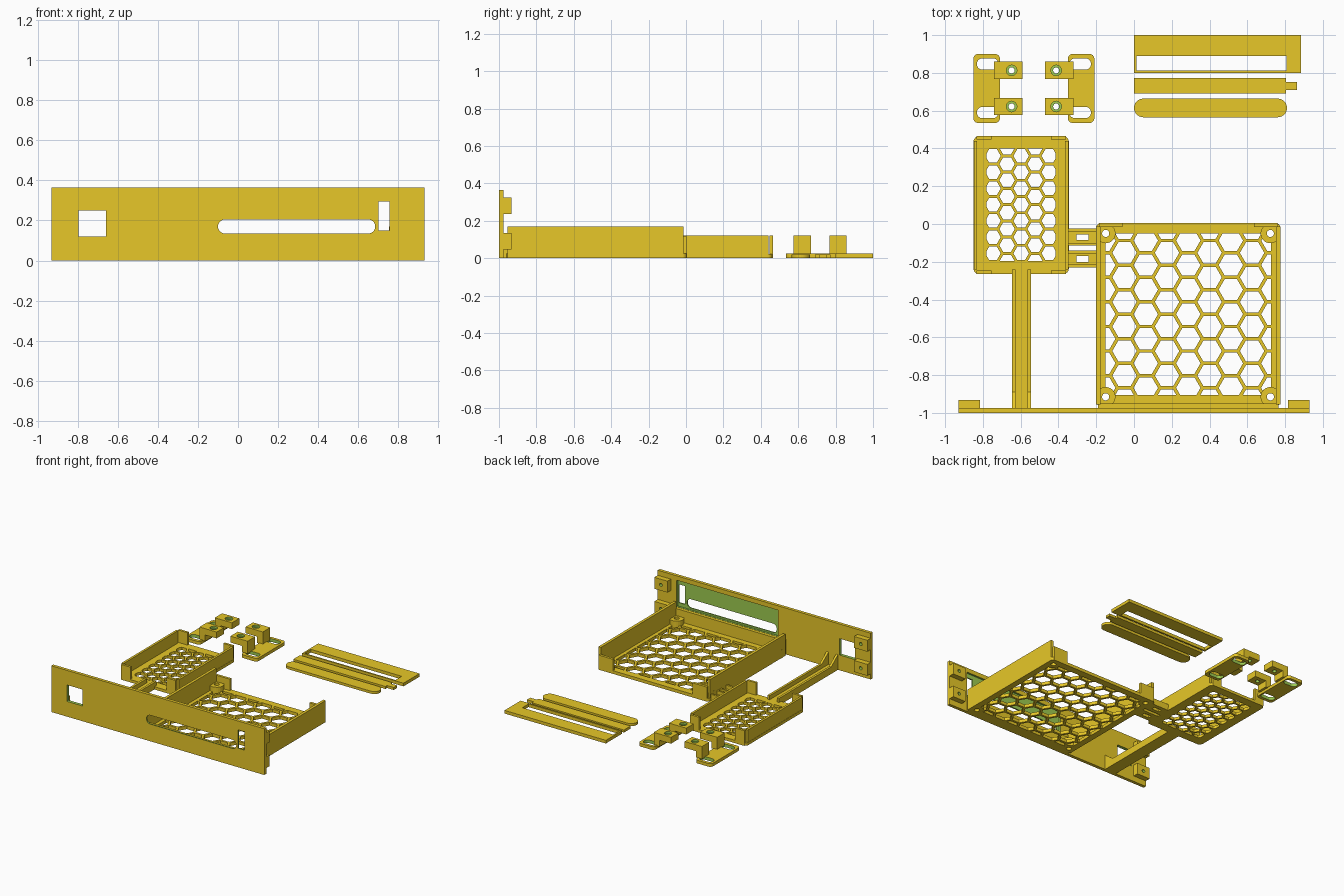
import bpy, bmesh, math

if "Cube" in bpy.data.objects:
    bpy.data.objects.remove(bpy.data.objects["Cube"])


def material(name, rgb):
    m = bpy.data.materials.new(name)
    m.diffuse_color = (*rgb, 1)
    m.use_nodes = True
    m.node_tree.nodes["Principled BSDF"].inputs["Base Color"].default_value = m.diffuse_color
    return m


MATS = [material("yellow", (0.947, 0.679, 0.025)), material("cut green", (0.337, 0.597, 0.082))]


def prism(name, polys, d0, d1, axis="z", mat=0):
    """Extrude 2D outlines between d0 and d1 along z, y or x."""
    put = {"z": lambda a, b, d: (a, b, d), "y": lambda a, b, d: (a, d, b),
           "x": lambda a, b, d: (d, a, b)}[axis]
    bm = bmesh.new()
    for poly in polys:
        low = [bm.verts.new(put(a, b, d0)) for a, b in poly]
        high = [bm.verts.new(put(a, b, d1)) for a, b in poly]
        n = len(poly)
        bm.faces.new(low[::-1])
        bm.faces.new(high)
        for i in range(n):
            j = (i + 1) % n
            bm.faces.new((low[i], low[j], high[j], high[i]))
    bmesh.ops.recalc_face_normals(bm, faces=bm.faces)
    for f in bm.faces:
        f.material_index = mat
    me = bpy.data.meshes.new(name)
    bm.to_mesh(me)
    bm.free()
    for m in MATS:
        me.materials.append(m)
    ob = bpy.data.objects.new(name, me)
    bpy.context.collection.objects.link(ob)
    return ob


def rect(x0, x1, y0, y1):
    return [(x0, y0), (x1, y0), (x1, y1), (x0, y1)]


def rrect(x0, x1, y0, y1, r, n=6):
    pts = []
    for k, (cx, cy) in enumerate([(x1 - r, y1 - r), (x0 + r, y1 - r), (x0 + r, y0 + r), (x1 - r, y0 + r)]):
        for i in range(n + 1):
            a = math.pi / 2 * (k + i / n)
            pts.append((cx + r * math.cos(a), cy + r * math.sin(a)))
    return pts


def circle(cx, cy, r, n=24):
    return [(cx + r * math.cos(2 * math.pi * i / n), cy + r * math.sin(2 * math.pi * i / n)) for i in range(n)]


def box(name, x0, x1, y0, y1, z0, z1):
    return prism(name, [rect(x0, x1, y0, y1)], z0, z1)


def cut(ob, polys, d0, d1, axis="z", mat=1):
    """Subtract extruded outlines, leaving the cut walls in the given colour."""
    tool = prism("cutter", polys, d0, d1, axis, mat)
    tool.hide_render = True
    mod = ob.modifiers.new("cut", "BOOLEAN")
    mod.operation, mod.solver, mod.object = "DIFFERENCE", "EXACT", tool
    dg = bpy.context.evaluated_depsgraph_get()
    dg.update()
    me = bpy.data.meshes.new_from_object(ob.evaluated_get(dg))
    ob.modifiers.clear()
    ob.data = me
    bpy.data.objects.remove(tool)


def clip(poly, x0, x1, y0, y1):
    """Clip a convex outline to a rectangle."""
    for ax, lim, s in ((0, x0, 1), (0, x1, -1), (1, y0, 1), (1, y1, -1)):
        out = []
        for i, p in enumerate(poly):
            q = poly[i - 1]
            dp, dq = s * (p[ax] - lim), s * (q[ax] - lim)
            if (dp > 0) != (dq > 0):
                t = dq / (dq - dp)
                out.append((q[0] + t * (p[0] - q[0]), q[1] + t * (p[1] - q[1])))
            if dp > 0:
                out.append(p)
        poly = out
    return poly


def honeycomb(x0, x1, y0, y1, pitch, wall):
    step, polys = pitch * math.sqrt(3) / 2, []
    cx, cy = (x0 + x1) / 2, (y0 + y1) / 2
    for i in range(-6, 7):
        for j in range(-7, 8):
            h = circle(cx + i * step, cy + (j + (i % 2) / 2) * pitch, (pitch - wall) / math.sqrt(3), 6)
            p = clip(h, x0, x1, y0, y1)
            if len(p) > 2:
                area = abs(sum(p[k - 1][0] * p[k][1] - p[k][0] * p[k - 1][1] for k in range(len(p)))) / 2
                if area > 0.0003:
                    polys.append(p)
    return polys


# Front panel with a rear recess and three openings
panel = prism("front_panel", [rect(-0.93, 0.93, 0, 0.365)], -1, -0.975, "y")
cut(panel, [rect(-0.12, 0.765, 0.122, 0.33)], -0.99, -0.9, "y")
cut(panel, [rrect(-0.1, 0.685, 0.135, 0.205, 0.0345), rect(0.70, 0.755, 0.15, 0.295),
            rect(-0.795, -0.66, 0.12, 0.25)], -1.1, -0.9, "y")

# Mounting blocks behind the panel ends
for s in (-1, 1):
    for z in (0.09, 0.28):
        x0, x1 = sorted((s * 0.815, s * 0.93))
        block = prism("panel_block", [rect(x0, x1, z - 0.045, z + 0.045)], -0.976, -0.933, "y")
        cut(block, [circle(s * 0.873, z, 0.013, 12)], -0.965, -0.9, "y")

# Large tray
floor = prism("large_tray_floor", [rrect(-0.2, 0.775, -0.965, 0.005, 0.025)], 0, 0.025)
cut(floor, honeycomb(-0.15, 0.725, -0.905, -0.05, 0.13, 0.018), -0.1, 0.1, mat=0)
corners = [(x, y) for x in (-0.15, 0.722) for y in (-0.915, -0.05)]
cut(floor, [circle(x, y, 0.045) for x, y in corners], -0.1, 0.1, mat=0)
for x, y in corners:
    post = prism("large_tray_post", [circle(x, y, 0.052)], 0, 0.065)
    cut(post, [circle(x, y, 0.019)], -0.1, 0.2, mat=0)
for x in (-0.2, 0.753):
    box("large_tray_wall", x, x + 0.022, -0.955, -0.013, 0, 0.17)
for x0, x1 in ((-0.185, -0.06), (0.635, 0.76)):
    box("large_tray_clip", x0, x1, -0.015, 0.005, 0, 0.115)
box("large_tray_front_wall", -0.19, 0.765, -0.976, -0.95, 0, 0.12)

# Small tray
floor = prism("small_tray_floor", [rrect(-0.85, -0.345, -0.265, 0.465, 0.03)], 0, 0.022)
cut(floor, honeycomb(-0.78, -0.415, -0.195, 0.4, 0.086, 0.015), -0.1, 0.1, mat=0)
for x in (-0.848, -0.365):
    box("small_tray_wall", x, x + 0.018, -0.24, 0.44, 0, 0.12)
for x0, x1 in ((-0.835, -0.755), (-0.44, -0.36)):
    for y in (-0.265, 0.447):
        box("small_tray_clip", x0, x1, y, y + 0.018, 0, 0.12)

# Arm from panel to small tray, with side ribs rising at the panel
box("arm", -0.645, -0.545, -0.976, -0.26, 0, 0.022)
rib = [(-0.976, 0), (-0.24, 0), (-0.24, 0.055), (-0.89, 0.055), (-0.976, 0.12)]
for x in (-0.645, -0.563):
    prism("arm_rib", [rib], x, x + 0.018, "x")

# Slotted links between the two trays
for y0, y1 in ((-0.115, -0.025), (-0.23, -0.14)):
    link = box("tray_link", -0.35, -0.195, y0, y1, 0, 0.022)
    mid = (y0 + y1) / 2
    cut(link, [rect(-0.305, -0.24, mid - 0.015, mid + 0.015)], -0.1, 0.1, mat=0)
    for y in (y0, y1 - 0.015):
        box("link_rib", -0.35, -0.195, y, y + 0.015, 0, 0.05)

# Mirrored pair of loose mounting brackets
for s in (1, -1):
    def mx(poly):
        return [(-0.53 + s * (x + 0.53), y) for x, y in poly]
    plate = prism("bracket_plate", [mx(rrect(-0.85, -0.71, 0.535, 0.9, 0.025))], 0, 0.025)
    cut(plate, [mx(rrect(-0.832, -0.718, y, y + 0.06, 0.029)) for y in (0.56, 0.817)], -0.1, 0.1)
    for y in (0.622, 0.813):
        prism("bracket_leg", [mx(rect(-0.74, -0.69, y - 0.046, y + 0.046))], 0.02, 0.08)
        top = prism("bracket_block", [mx(rect(-0.74, -0.59, y - 0.046, y + 0.046))], 0.07, 0.12)
        cut(top, [mx(circle(-0.648, y, 0.028))], 0.105, 0.2)
        cut(top, [mx(circle(-0.648, y, 0.016))], 0, 0.2)

# Loose cover frame, bar and rounded strip
frame = box("cover_frame", 0, 0.885, 0.8, 1.0, 0, 0.025)
cut(frame, [rect(0.013, 0.807, 0.812, 0.89)], -0.1, 0.1, mat=0)
box("cover_bar", 0, 0.805, 0.69, 0.773, 0, 0.02)
box("cover_bar_tab", 0.8, 0.863, 0.71, 0.752, 0, 0.02)
prism("rounded_strip", [rrect(0, 0.81, 0.565, 0.664, 0.049)], 0, 0.02)
